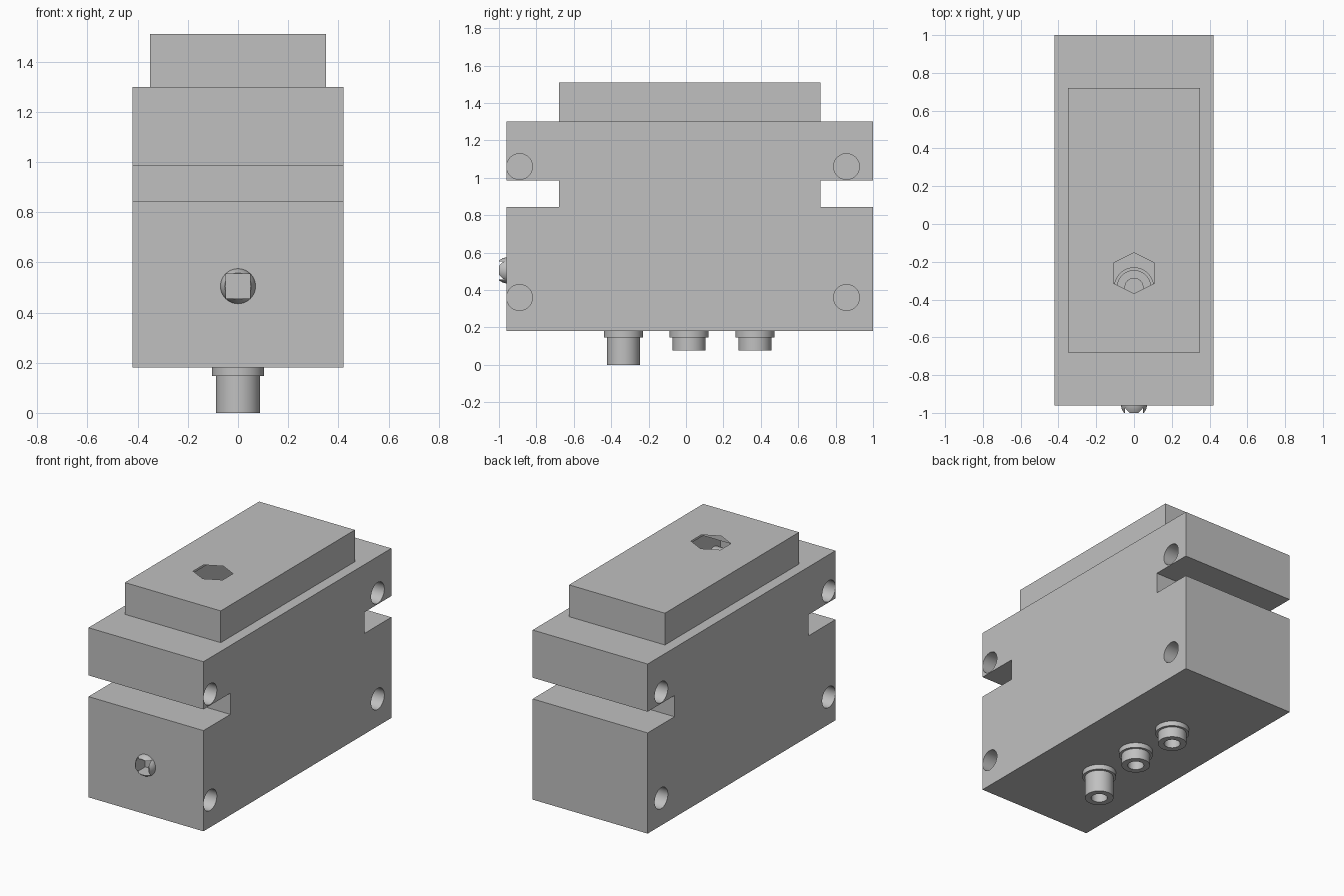
import bpy, bmesh, math
from mathutils import Matrix, Vector

old = bpy.data.objects.get("Cube")
if old:
    bpy.data.objects.remove(old, do_unlink=True)

grey = bpy.data.materials.new("plain_grey")
grey.use_nodes = True
colour = (0.53, 0.53, 0.53, 1)
grey.diffuse_color = colour
grey.node_tree.nodes["Principled BSDF"].inputs["Base Color"].default_value = colour


def finish(name, bm):
    bmesh.ops.recalc_face_normals(bm, faces=bm.faces[:])
    mesh = bpy.data.meshes.new(name)
    bm.to_mesh(mesh)
    bm.free()
    mesh.materials.append(grey)
    ob = bpy.data.objects.new(name, mesh)
    bpy.context.collection.objects.link(ob)
    return ob


def box(name, low, high):
    bm = bmesh.new()
    low, high = Vector(low), Vector(high)
    bmesh.ops.create_cube(bm, size=1, matrix=Matrix.Translation((low + high) / 2)
                          @ Matrix.Diagonal((high - low).to_4d()))
    return finish(name, bm)


def cylinder(name, centre, radius, depth, axis="Z", sides=48):
    bm = bmesh.new()
    turn = {"X": Matrix.Rotation(math.pi / 2, 4, "Y"), "Z": Matrix.Identity(4)}[axis]
    bmesh.ops.create_cone(bm, cap_ends=True, segments=sides, radius1=radius, radius2=radius,
                          depth=depth, matrix=Matrix.Translation(centre) @ turn)
    return finish(name, bm)


def lathe(name, profile, place):
    bm = bmesh.new()
    points = [bm.verts.new((r, 0, h)) for r, h in profile]
    edges = [bm.edges.new(pair) for pair in zip(points, points[1:])]
    bmesh.ops.spin(bm, geom=points + edges, axis=(0, 0, 1), cent=(0, 0, 0),
                   steps=48, angle=math.tau, use_duplicate=False)
    bmesh.ops.remove_doubles(bm, verts=bm.verts[:], dist=1e-4)
    bm.transform(place)
    return finish(name, bm)


def combine(ob, others, operation="DIFFERENCE", keep=False):
    for other in others:
        mod = ob.modifiers.new("cut", "BOOLEAN")
        mod.operation, mod.solver, mod.object = operation, "EXACT", other
    bpy.context.view_layer.update()
    graph = bpy.context.evaluated_depsgraph_get()
    mesh = bpy.data.meshes.new_from_object(ob.evaluated_get(graph))
    ob.modifiers.clear()
    ob.data = mesh
    if not keep:
        for other in others:
            bpy.data.objects.remove(other, do_unlink=True)


# Housing: notched block joined to the raised lid
housing = box("housing", (-0.42, -0.96, 0.18), (0.42, 1, 1.3))
lid = box("lid", (-0.35, -0.68, 1.2), (0.35, 0.72, 1.51))
combine(housing, [lid], "UNION")
slots = [box("slot", (-1, a, 0.845), (1, b, 0.985)) for a, b in ((-1.2, -0.68), (0.72, 1.2))]
combine(housing, slots)

# Blind mounting holes on both sides
holes = [cylinder("hole", (side * 0.42, y, z), 0.069, 0.4, "X")
         for side in (-1, 1) for y in (-0.89, 0.858) for z in (0.36, 1.06)]
combine(housing, holes)

# Hexagonal opening in the lid and round openings under the ports
hexagon = cylinder("hexagon", (0, 0, 1.5), 0.108, 0.2, sides=6)
hexagon.data.transform(Matrix.Diagonal((1.155, 1, 1, 1)))
xs = [v.co.x for v in hexagon.data.vertices]
if max(xs) > 0.115:  # put the points toward front and back
    hexagon.data.transform(Matrix.Diagonal((1 / 1.155, 1, 1, 1)))
    hexagon.data.transform(Matrix.Rotation(math.pi / 2, 4, "Z"))
    hexagon.data.transform(Matrix.Diagonal((1.155, 1, 1, 1)))
hexagon.data.transform(Matrix.Translation((0, -0.26, 0)))
ports = ((-0.335, 0), (0.017, 0.077), (0.368, 0.077))
sockets = [cylinder("socket", (0, y, 0.18), 0.103, 0.1) for y, end in ports]
combine(housing, [hexagon] + sockets)

# The housing is a thin shell, so the openings have no walls of their own
bm = bmesh.new()
bm.from_mesh(housing.data)
inner = []
for face in bm.faces:
    c = face.calc_center_median()
    in_lid = abs(c.x) < 0.15 and abs(c.y + 0.26) < 0.15 and 1.35 < c.z < 1.505
    in_floor = abs(c.x) < 0.11 and abs(c.y) < 0.5 and 0.185 < c.z < 0.25
    if in_lid or in_floor:
        inner.append(face)
bmesh.ops.delete(bm, geom=inner, context="FACES")
bm.to_mesh(housing.data)
bm.free()

# Flanged ports with blind bores
parts = [housing]
for name, (y, end) in zip(("front_port", "middle_port", "rear_port"), ports):
    profile = [(0, 0.18), (0.05, 0.18), (0.05, end), (0.088, end),
               (0.088, 0.147), (0.104, 0.147), (0.104, 0.181)]
    parts.append(lathe(name, profile, Matrix.Translation((0, y, 0))))

# Front button: low dome with a square socket
place = Matrix.Translation((0, -0.96, 0.505)) @ Matrix.Rotation(math.pi / 2, 4, "X")
button = lathe("front_button", [(0, -0.005), (0.07, -0.005), (0.07, 0), (0.065, 0.02),
                                (0.053, 0.04), (0, 0.04)], place)
square = box("square", (-0.048, -1.1, 0.457), (0.048, -0.9, 0.553))
combine(button, [square], keep=True)
combine(housing, [square])
parts.append(button)

# Smooth the round walls, keep edges crisp
bpy.ops.object.select_all(action="DESELECT")
for ob in parts:
    ob.select_set(True)
bpy.context.view_layer.objects.active = housing
bpy.ops.object.shade_smooth_by_angle(angle=math.radians(30))
